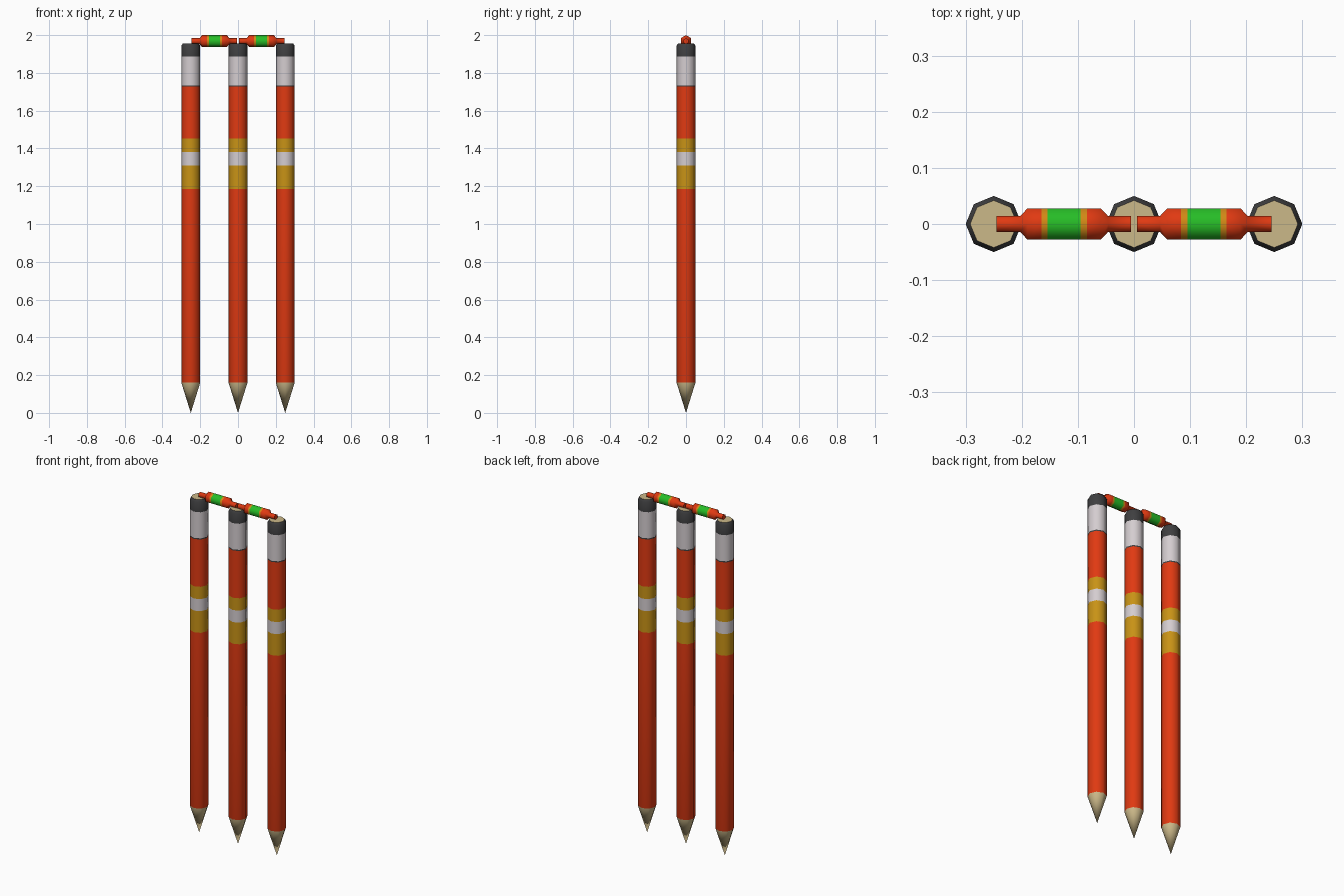
import bpy, bmesh, math
from mathutils import Vector

if "Cube" in bpy.data.objects:
    bpy.data.objects.remove(bpy.data.objects["Cube"])

COLOURS = {
    "red_paint": (0.75, 0.042, 0.006),
    "yellow_band": (0.58, 0.29, 0.008),
    "white_band": (0.66, 0.61, 0.63),
    "bare_wood": (0.60, 0.48, 0.25),
    "dark_grey": (0.05, 0.05, 0.052),
    "green_band": (0.02, 0.51, 0.02),
    "orange_band": (0.64, 0.25, 0.008),
}
NAMES = list(COLOURS)
MATS = []
for n, c in COLOURS.items():
    m = bpy.data.materials.new(n)
    m.diffuse_color = (*c, 1)
    m.use_nodes = True
    m.node_tree.nodes["Principled BSDF"].inputs["Base Color"].default_value = m.diffuse_color
    MATS.append(m)


def turned(name, profile, sides, place, caps, phase=0.0):
    """Turn (position, radius, colour of the section that follows) about an axis."""
    bm = bmesh.new()
    rings = []
    for t, r, _ in profile:
        if r == 0:
            rings.append([bm.verts.new(place(t, 0, 0))] * sides)
        else:
            ang = [phase + 2 * math.pi * i / sides for i in range(sides)]
            rings.append([bm.verts.new(place(t, r * math.cos(a), r * math.sin(a))) for a in ang])
    for k in range(len(rings) - 1):
        a, b = rings[k], rings[k + 1]
        for i in range(sides):
            j = (i + 1) % sides
            f = bm.faces.new(list(dict.fromkeys((a[i], a[j], b[j], b[i]))))
            f.material_index = NAMES.index(profile[k][2])
    for ring, colour in ((rings[0], caps[0]), (rings[-1], caps[1])):
        if colour:
            bm.faces.new(ring).material_index = NAMES.index(colour)
    bmesh.ops.recalc_face_normals(bm, faces=bm.faces[:])
    me = bpy.data.meshes.new(name)
    bm.to_mesh(me)
    bm.free()
    for m in MATS:
        me.materials.append(m)
    ob = bpy.data.objects.new(name, me)
    bpy.context.collection.objects.link(ob)
    bpy.ops.object.select_all(action='DESELECT')
    ob.select_set(True)
    bpy.context.view_layer.objects.active = ob
    bpy.ops.object.shade_smooth_by_angle(angle=math.radians(61 if sides == 6 else 46))
    return ob


# Stumps: pointed wooden foot, painted bands, dark chamfered top
R = 0.05
stump = [(0, 0, "bare_wood"), (0.16, R, "red_paint"), (1.184, R, "yellow_band"),
         (1.31, R, "white_band"), (1.38, R, "yellow_band"), (1.452, R, "red_paint"),
         (1.727, R, "dark_grey"), (1.734, R, "white_band"), (1.886, R, "dark_grey"),
         (1.943, R, "dark_grey"), (1.956, 0.042, "dark_grey")]
for side, x in (("left", -0.25), ("middle", 0), ("right", 0.25)):
    turned(side + "_stump", stump, 8, lambda t, u, v, x=x: Vector((x + u, v, t)),
           (None, "bare_wood"))

# Bails: six-sided barrels with a thin peg at each end, point upwards
S, B = 0.016, 0.032
bail = [(0.005, S, "red_paint"), (0.046, S, "red_paint"), (0.059, B, "red_paint"),
        (0.084, B, "orange_band"), (0.095, B, "green_band"), (0.154, B, "orange_band"),
        (0.165, B, "red_paint"), (0.19, B, "red_paint"), (0.203, S, "red_paint"),
        (0.245, S, "red_paint")]
for side, s in (("left", -1), ("right", 1)):
    turned(side + "_bail", bail, 6, lambda t, u, v, s=s: Vector((s * t, u, 1.968 + v)),
           ("red_paint", "red_paint"), math.pi / 2)
